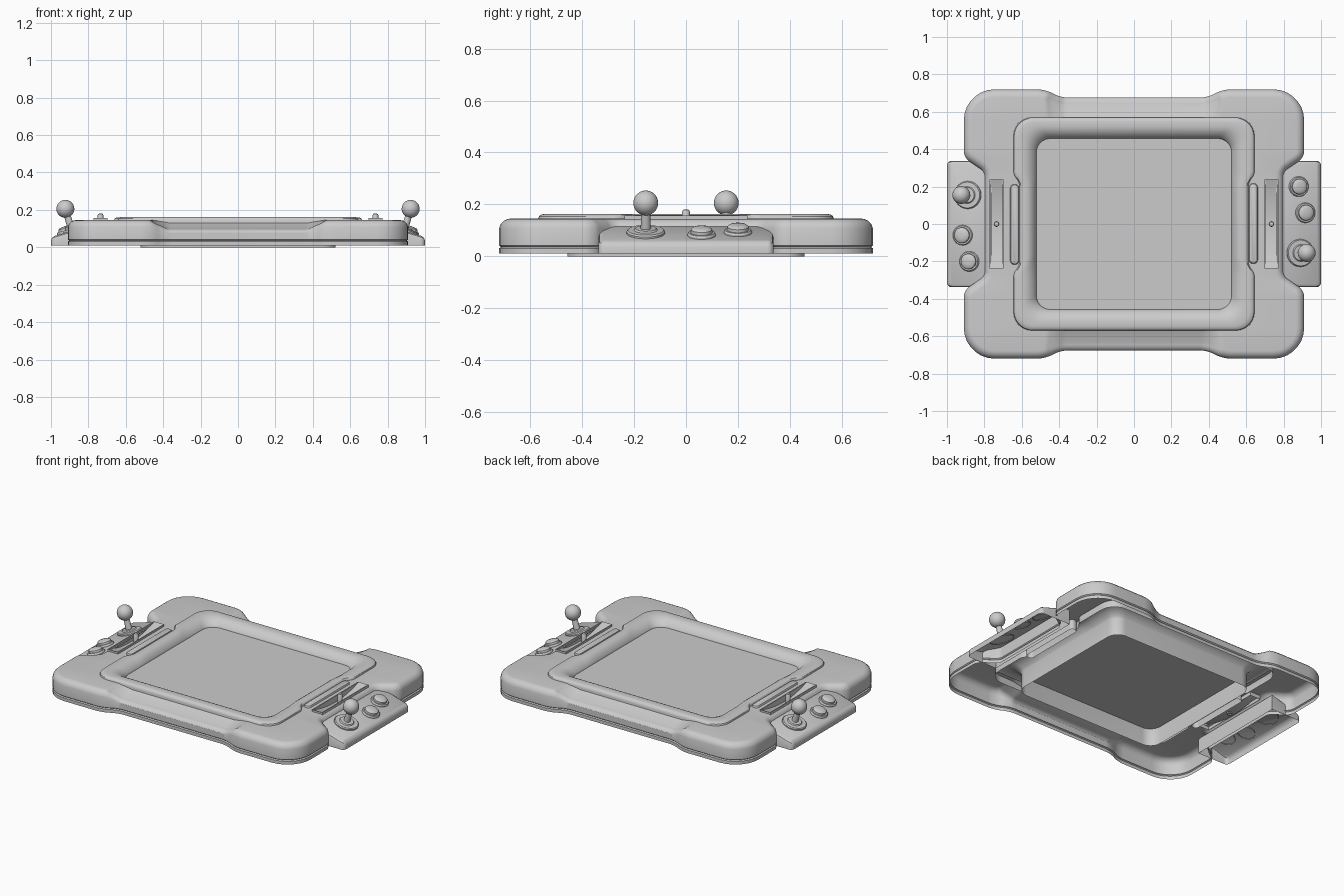
import bpy, bmesh, math
from mathutils import Vector, Matrix
from mathutils.geometry import interpolate_bezier

if "Cube" in bpy.data.objects:
    bpy.data.objects.remove(bpy.data.objects["Cube"])


def make(name, rings, closed=True, cap=False, mat=None, angle=32):
    """Skin a list of equally long point rings into one smooth object."""
    bm = bmesh.new()
    vs = [[bm.verts.new(p) for p in r] for r in rings]
    n = len(rings[0])
    for a, b in zip(vs, vs[1:]):
        for i in range(n if closed else n - 1):
            j = (i + 1) % n
            bm.faces.new((a[i], a[j], b[j], b[i]))
    if cap:
        bm.faces.new(vs[-1])
    bmesh.ops.remove_doubles(bm, verts=bm.verts, dist=1e-5)
    bmesh.ops.recalc_face_normals(bm, faces=bm.faces)
    if mat:
        bm.transform(mat)
    me = bpy.data.meshes.new(name)
    bm.to_mesh(me)
    bm.free()
    ob = bpy.data.objects.new(name, me)
    bpy.context.collection.objects.link(ob)
    bpy.ops.object.select_all(action='DESELECT')
    ob.select_set(True)
    bpy.context.view_layer.objects.active = ob
    bpy.ops.object.shade_smooth_by_angle(angle=math.radians(angle))
    return ob


def rounded(pts, seg=8):
    """Round each corner (x, y, cut) of a polygon with a bezier arc."""
    out = []
    for i, (x, y, d) in enumerate(pts):
        p = Vector((x, y))
        if d == 0:
            out.append(p)
            continue
        a = p + (Vector(pts[i - 1][:2]) - p).normalized() * d
        b = p + (Vector(pts[(i + 1) % len(pts)][:2]) - p).normalized() * d
        out += [Vector(q[:2]) for q in interpolate_bezier(
            a, a.lerp(p, .55), b.lerp(p, .55), b, seg)]
    return out


def four_way(q):
    """Mirror a quarter outline (from +x axis to +y axis) into a loop."""
    m = [(-x, y, d) for x, y, d in reversed(q)]
    half = q + m
    return half + [(-x, -y, d) for x, y, d in half]


def inset(pts, d):
    out = []
    for i, p in enumerate(pts):
        e1 = (p - pts[i - 1]).normalized()
        e2 = (pts[(i + 1) % len(pts)] - p).normalized()
        n1, n2 = Vector((-e1.y, e1.x)), Vector((-e2.y, e2.x))
        m = (n1 + n2).normalized()
        out.append(p + m * d / max(.5, m.dot(n1)))
    return out


def lathe(name, profile, mat, seg=32):
    rings = [[(r * math.cos(2 * math.pi * k / seg), r * math.sin(2 * math.pi * k / seg), z)
              for k in range(seg)] for r, z in profile]
    return make(name, rings, mat=mat)


# Body shell: open underneath, lower rim at front and back, waist at the sides
outline = rounded(four_way([(.80, .235, 0), (.80, .2352, 0), (.80, .28, .025), (.91, .355, .035),
                            (.91, .72, .165), (.475, .72, .045), (.39, .675, .04)]))


def drop(p, z):
    if z < .05 or abs(p.y) < .5:
        return z
    t = min(1, max(0, (.46 - abs(p.x)) / .09))
    return .042 + (z - .042) * (1 - .44 * t)


def clamp(v, m):
    return max(-m, min(m, v))


body = []
for z, d in ((.01, 0), (.031, 0), (.036, .007), (.042, 0), (.108, 0), (.125, .006),
             (.137, .018), (.143, .03), (.145, .042)):
    body.append([(q.x, q.y, drop(p, z)) for p, q in zip(outline, inset(outline, d))])
body.append([(clamp(p.x, .77 if abs(p.y) < .2351 else .62), clamp(p.y, .54), .145)
             for p in outline])
make("body_shell", body)

# Screen frame with a well wall running down to the ground
outer = rounded(four_way([(.612, .22, .02), (.645, .265, .02), (.645, .57, .1)]))
inner = rounded(four_way([(.522, .18, .02), (.522, .25, .02), (.522, .457, .075)]))
profile = ((0, .10), (0, .143), (.03, .154), (.09, .16), (.2, .163), (.45, .163), (.6, .159),
           (.75, .15), (.88, .136), (.96, .123), (1, .113), (1, 0))
make("screen_frame", [[(*a.lerp(b, t), z) for a, b in zip(outer, inner)] for t, z in profile])
make("screen", [[(*p, .115) for p in inner]], closed=False, cap=True)

TILT = math.atan(.3)


def deck(x):
    return .115 - .3 * (x - .80)


for side, turn in (("right", 0), ("left", math.pi)):
    R = Matrix.Rotation(turn, 4, 'Z')

    # Control module with a deck sloping outward
    plan = rounded([(.78, -.338, 0), (1, -.338, .025), (1, .338, .025), (.78, .338, 0)])
    rings = [[(*p, .01) for p in plan]]
    for d, dz in ((0, -.02), (.005, -.007), (.018, 0)):
        rings.append([(*q, deck(q.x) + dz) for q in inset(plan, d)])
    make(side + "_control_module", rings, cap=True, mat=R)

    # Two domed buttons
    for k, (x, y) in enumerate(((.88, .20), (.915, .06))):
        M = R @ Matrix.Translation((x, y, deck(x))) @ Matrix.Rotation(TILT, 4, 'Y')
        lathe(f"{side}_button_{k + 1}", [(.054, -.005), (.054, .006), (.05, .012), (.042, .012),
              (.041, .024), (.034, .03), (.018, .033), (0, .034)], M)

    # Joystick: base disc, shaft and ball
    M = R @ Matrix.Translation((.888, -.155, deck(.888))) @ Matrix.Rotation(TILT, 4, 'Y')
    lathe(side + "_joystick_base", [(.074, -.005), (.074, .007), (.069, .013), (.045, .014),
          (.04, .02), (0, .021)], M)
    lathe(side + "_joystick_shaft", [(.02, .01), (.017, .1)], M)
    lathe(side + "_joystick_ball", [(.048 * math.sin(math.pi * i / 16),
          .122 - .048 * math.cos(math.pi * i / 16)) for i in range(17)], M)

    # Slider trough with a scooped floor
    secs = []
    for i in range(25):
        y = -.237 + .474 * i / 24
        f = .157 - .04 * (1 - (y / .237) ** 2)
        secs.append([(x, y, z) for x, z in ((.697, .12), (.697, .157), (.703, .157), (.703, f),
                     (.767, f), (.767, .157), (.773, .157), (.773, .12))])
    ends = [[(x, s[0][1], .12) for x, _, _ in s] for s in (secs[0], secs[-1])]
    make(side + "_slider_trough", [ends[0]] + secs + [ends[1]], closed=False, mat=R)
    lathe(side + "_slider_pin", [(.015, .11), (.015, .172), (.011, .179), (0, .181)],
          R @ Matrix.Translation((.735, 0, 0)), 16)

    # Deck strip between trough and frame
    make(side + "_deck_strip", [[(.60, y, .145), (.70, y, .145)] for y in (-.236, .236)],
         closed=False, mat=R)

    # Rounded bar beside the frame
    bar = rounded([(.614, -.212, .022), (.662, -.212, .022), (.662, .217, .022), (.614, .217, .022)])
    rings = [[(*q, z) for q in inset(bar, d)]
             for d, z in ((0, .08), (0, .148), (.004, .155), (.012, .159))]
    make(side + "_side_bar", rings, cap=True, mat=R)
